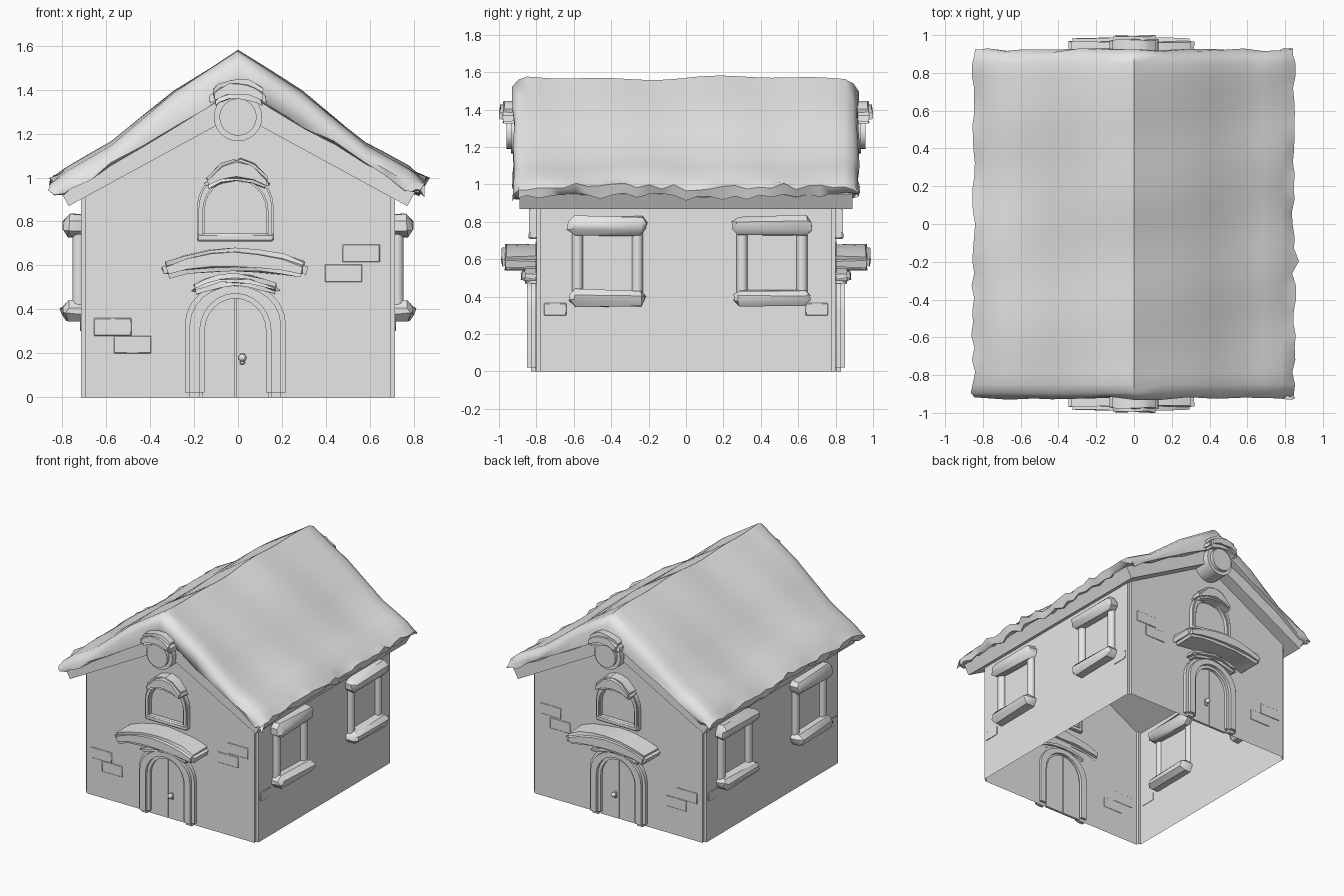
import bpy, bmesh, math, random
from mathutils import Vector

random.seed(4)
cube = bpy.data.objects.get("Cube")
if cube:
    bpy.data.objects.remove(cube, do_unlink=True)

grey = bpy.data.materials.new("plain grey")
grey.use_nodes = True
grey.diffuse_color = (0.8, 0.8, 0.8, 1)
grey.node_tree.nodes["Principled BSDF"].inputs["Base Color"].default_value = (0.8, 0.8, 0.8, 1)


def finish(name, bm, mirror="", angle=40):
    bmesh.ops.recalc_face_normals(bm, faces=bm.faces)
    mesh = bpy.data.meshes.new(name)
    bm.to_mesh(mesh)
    bm.free()
    mesh.materials.append(grey)
    ob = bpy.data.objects.new(name, mesh)
    bpy.context.collection.objects.link(ob)
    bpy.ops.object.select_all(action="DESELECT")
    ob.select_set(True)
    bpy.context.view_layer.objects.active = ob
    bpy.ops.object.shade_smooth_by_angle(angle=math.radians(angle))
    if mirror:
        mod = ob.modifiers.new("Mirror", "MIRROR")
        mod.use_axis = ("X" in mirror, "Y" in mirror, False)
        mod.use_mirror_merge = False
    return ob


def soften(bm, offset, segments=2):
    if offset:
        edges = [e for e in bm.edges if len(e.link_faces) == 2 and e.calc_face_angle(0) > 0.6]
        bmesh.ops.bevel(bm, geom=edges, offset=offset, segments=segments,
                        affect="EDGES", clamp_overlap=True)


def roughen(bm, amount):
    for v in bm.verts:
        v.co += Vector(random.uniform(-amount, amount) for _ in range(3))


def prism(name, outline, y0, y1, bevel=0.0, rough=0.0, mirror="Y", angle=40):
    """Outline of (x, z) points carried from y0 to y1."""
    bm = bmesh.new()
    face = bm.faces.new([bm.verts.new((x, y0, z)) for x, z in outline])
    out = bmesh.ops.extrude_face_region(bm, geom=[face], use_keep_orig=True)
    verts = [g for g in out["geom"] if isinstance(g, bmesh.types.BMVert)]
    bmesh.ops.translate(bm, vec=(0, y1 - y0, 0), verts=verts)
    bmesh.ops.recalc_face_normals(bm, faces=bm.faces)
    soften(bm, bevel)
    roughen(bm, rough)
    return finish(name, bm, mirror, angle)


def block(name, lo, hi, bevel=0.0, rough=0.0, mirror="X", segments=1):
    bm = bmesh.new()
    bmesh.ops.create_cube(bm, size=1)
    lo, hi = Vector(lo), Vector(hi)
    for v in bm.verts:
        v.co = (lo + hi) / 2 + v.co * (hi - lo)
    soften(bm, bevel, segments)
    roughen(bm, rough)
    return finish(name, bm, mirror)


def arch(cx, half, spring, top, base=0.0, n=12):
    pts = [(cx - half, base)]
    for i in range(n + 1):
        a = math.pi * (1 - i / n)
        pts.append((cx + half * math.cos(a), spring + (top - spring) * math.sin(a)))
    return pts + [(cx + half, base)]


def crescent(cx, half, bottom, top, n=6):
    """Arched slab; bottom and top are (end height, middle height)."""
    def row(h, w):
        return [(cx + w * t, h[0] + (h[1] - h[0]) * (1 - t * t))
                for t in (2 * i / n - 1 for i in range(n + 1))]
    return row(bottom, half * 0.95) + row(top, half)[::-1]


# House body: open shell with gables, no floor
bm = bmesh.new()
section = [(-0.715, 0), (-0.715, 0.915), (0, 1.3), (0.715, 0.915), (0.715, 0)]
front = [bm.verts.new((x, -0.8, z)) for x, z in section]
back = [bm.verts.new((x, 0.8, z)) for x, z in section]
bm.faces.new(front)
bm.faces.new(back)
for i in range(4):
    bm.faces.new((front[i], front[i + 1], back[i + 1], back[i]))
bmesh.ops.recalc_face_normals(bm, faces=bm.faces)
corners = [e for e in bm.edges if abs(e.verts[0].co.z - e.verts[1].co.z) > 0.8]
bmesh.ops.bevel(bm, geom=corners, offset=0.02, segments=2, affect="EDGES")
finish("house_walls", bm)

# Roof boards under the thatch
prism("roof_boards", [(0, 1.29), (0.77, 0.87), (0.815, 0.95), (0, 1.4),
                      (-0.815, 0.95), (-0.77, 0.87)], -0.89, 0.89, mirror="")

# Thatch: wavy sheet with thickness and ragged borders
top_line = [(0, 1.57), (0.29, 1.385), (0.58, 1.15), (0.78, 1.04), (0.84, 0.99)]
low_line = [(0, 1.4), (0.29, 1.235), (0.58, 1.07), (0.76, 0.955), (0.82, 0.94)]


def along(line, t):
    f = min(abs(t) * (len(line) - 1), len(line) - 1.001)
    i = int(f)
    p = Vector(line[i]).lerp(Vector(line[i + 1]), f - i)
    return (math.copysign(p.x, t), p.y)


bm = bmesh.new()
NX, NY = 16, 30
stations = [-0.92, -0.895] + [-0.85 + 1.7 * j / (NY - 4) for j in range(NY - 3)] + [0.895, 0.92]
last = len(stations) - 1
upper, lower = [], []
for j, y in enumerate(stations):
    drop = {0: 0.06, 1: 0.02}.get(min(j, last - j), 0)
    rag = random.uniform(-0.028, 0.015)
    for grid, line in ((upper, top_line), (lower, low_line)):
        row = []
        for i in range(NX + 1):
            t = 2 * i / NX - 1
            x, z = along(line, t)
            z += 0.008 * math.sin(5 * y + 4 * t) + 0.006 * math.sin(11 * y - 3 * t)
            yy = y
            if j in (0, last):
                yy += random.uniform(-0.012, 0.012)
            if i in (0, NX):
                x += math.copysign(rag, t) + random.uniform(-0.01, 0.01)
                z += random.uniform(-0.02, 0.012)
            elif grid is lower:
                z += random.uniform(-0.015, 0.01)
            if grid is upper:
                z -= drop
            row.append(bm.verts.new((x, yy, z)))
        grid.append(row)
for j in range(last):
    for i in range(NX):
        for g in (upper, lower):
            bm.faces.new((g[j][i], g[j][i + 1], g[j + 1][i + 1], g[j + 1][i]))
    for i in (0, NX):
        bm.faces.new((upper[j][i], upper[j + 1][i], lower[j + 1][i], lower[j][i]))
for j in (0, last):
    for i in range(NX):
        bm.faces.new((upper[j][i], upper[j][i + 1], lower[j][i + 1], lower[j][i]))
finish("thatch", bm, angle=55)

# Ridge log ends with their caps
log = arch(0, 0.11, 1.275, 1.385, 1.275)[1:-1]
log += [(-x, 2.55 - z) for x, z in log[1:-1]]
prism("ridge_log", log, -0.96, -0.75, 0.025)
prism("ridge_log_cap", crescent(0, 0.13, (1.32, 1.36), (1.39, 1.45)), -0.995, -0.8, 0.02, 0.006)

# Doorway: frame, two leaves, keystone and handle
CX = -0.012
prism("door_frame", arch(CX, 0.23, 0.33, 0.53) + arch(CX, 0.14, 0.3, 0.45)[::-1],
      -0.85, -0.78, 0.022)
leaf = [p for p in arch(CX, 0.15, 0.3, 0.46) if p[0] > CX + 0.01]
leaf = [(CX + 0.003, 0), (CX + 0.003, 0.46)] + leaf
prism("door_leaf_left", leaf, -0.808, -0.79)
prism("door_leaf_right", [(2 * CX - x, z) for x, z in leaf], -0.808, -0.79)
prism("door_keystone", crescent(CX, 0.205, (0.46, 0.505), (0.51, 0.56)), -0.88, -0.78, 0.02, 0.006)
block("handle_plate", (0.008, -0.816, 0.15), (0.032, -0.8, 0.2), 0.004, mirror="Y")
bm = bmesh.new()
bmesh.ops.create_uvsphere(bm, u_segments=12, v_segments=8, radius=0.018)
bmesh.ops.translate(bm, vec=(0.02, -0.83, 0.18), verts=bm.verts)
finish("door_knob", bm, "Y")

# Awning over the door
prism("awning", crescent(-0.015, 0.335, (0.54, 0.575), (0.61, 0.68)), -0.985, -0.78, 0.02, 0.005)

# Gable window
prism("gable_window_frame", arch(CX, 0.175, 0.86, 1.04, 0.71) +
      arch(CX, 0.14, 0.85, 0.99, 0.71)[::-1], -0.84, -0.78, 0.008)
block("gable_window_sill", (CX - 0.175, -0.842, 0.708), (CX + 0.175, -0.78, 0.745), 0.008, mirror="Y")
prism("gable_window_pane", arch(CX, 0.145, 0.85, 0.995, 0.73), -0.806, -0.8)
prism("gable_window_cap", crescent(-0.005, 0.15, (0.945, 0.985), (0.99, 1.09), 4),
      -0.89, -0.78, 0.015, 0.005)

# Side windows, two on each long wall
for label, cy in (("front", -0.42), ("rear", 0.46)):
    block(label + "_window_lintel", (0.64, cy - 0.21, 0.73), (0.795, cy + 0.21, 0.83),
          0.028, 0.009)
    block(label + "_window_sill", (0.64, cy - 0.205, 0.35), (0.805, cy + 0.205, 0.435),
          0.028, 0.009)
    block(label + "_window_pane", (0.712, cy - 0.15, 0.43), (0.72, cy + 0.15, 0.735))
    for side, word in ((-1, "near"), (1, "far")):
        bm = bmesh.new()
        bmesh.ops.create_cone(bm, segments=12, radius1=0.029, radius2=0.029, depth=0.34)
        bmesh.ops.translate(bm, vec=(0.725, cy + side * 0.16, 0.58), verts=bm.verts)
        finish(f"{label}_window_{word}_post", bm, "X")

# Thin exposed bricks on the walls
for x, z in ((0.56, 0.655), (0.48, 0.565), (-0.57, 0.32), (-0.48, 0.24)):
    block("gable_brick", (x - 0.085, -0.805, z - 0.04), (x + 0.085, -0.798, z + 0.04),
          0.003, mirror="Y")
block("side_brick", (0.713, 0.64, 0.3), (0.72, 0.76, 0.365), 0.003, mirror="XY")
